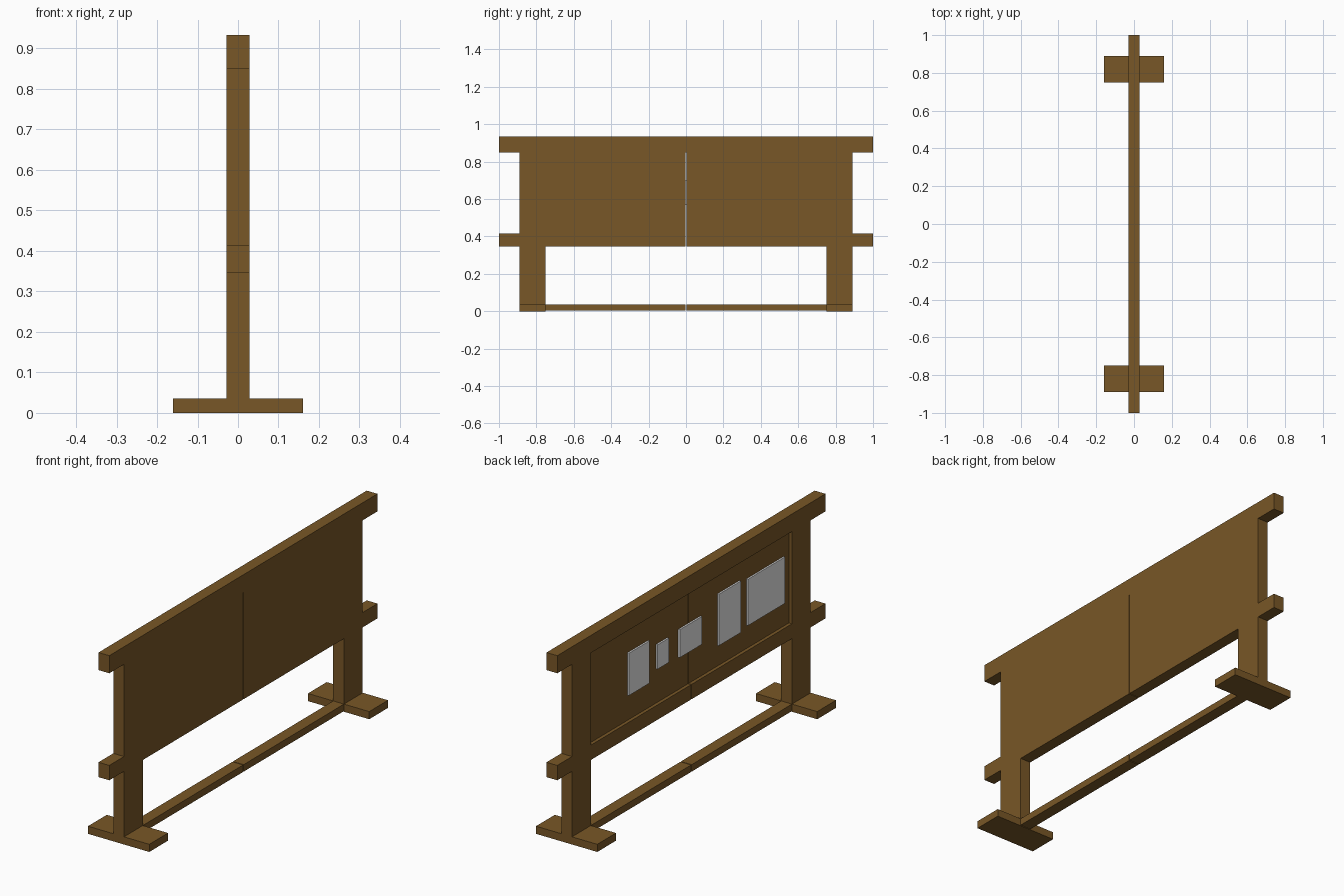
import bpy

if "Cube" in bpy.data.objects:
    bpy.data.objects.remove(bpy.data.objects["Cube"])

def material(name, rgb):
    m = bpy.data.materials.new(name)
    m.diffuse_color = (*rgb, 1)
    m.use_nodes = True
    m.node_tree.nodes["Principled BSDF"].inputs["Base Color"].default_value = m.diffuse_color
    return m

wood = material("brown wood", (0.19, 0.095, 0.02))
white = material("white paper", (0.8, 0.8, 0.8))

def box(name, x, y, z, mat=wood):
    """Box from (min, max) pairs."""
    vs = [(a, b, c) for a in x for b in y for c in z]
    fs = [(0, 1, 3, 2), (4, 6, 7, 5), (0, 4, 5, 1), (2, 3, 7, 6), (0, 2, 6, 4), (1, 5, 7, 3)]
    me = bpy.data.meshes.new(name)
    me.from_pydata(vs, [], fs)
    me.materials.append(mat)
    ob = bpy.data.objects.new(name, me)
    bpy.context.collection.objects.link(ob)
    return ob

T = 0.028        # half thickness of the frame
GAP = 0.002      # half width of the slit between the two halves

def span(s, a, b):
    return tuple(sorted((s * a, s * b)))

# top beam across the whole board
box("top_beam", (-T, T), (-1, 1), (0.85, 0.933))

for s, side in ((-1, "left"), (1, "right")):
    # foot and upright post
    box(side + "_foot", (-0.16, 0.16), span(s, 0.75, 0.89), (0, 0.036))
    box(side + "_post", (-T, T), span(s, 0.75, 0.89), (0.036, 0.85))
    # board, lower rail and floor bar, split in the middle
    box(side + "_board", (-T + 0.016, T), span(s, GAP, 0.75), (0.415, 0.85))
    box(side + "_lower_rail", (-T, T), span(s, GAP, 0.75), (0.345, 0.415))
    box(side + "_rail_end", (-T, T), span(s, 0.89, 1.0), (0.345, 0.415))
    box(side + "_floor_bar", (-T, T), span(s, GAP, 0.75), (0.003, 0.036))

# notices pinned on the recessed side: y range, z range
notices = [((0.30, 0.455), (0.534, 0.734)), ((0.157, 0.24), (0.577, 0.692)),
           ((-0.09, 0.075), (0.568, 0.70)), ((-0.38, -0.216), (0.513, 0.756)),
           ((-0.709, -0.433), (0.525, 0.744))]
for i, (y, z) in enumerate(notices):
    box("notice_%d" % (i + 1), (-T + 0.008, -T + 0.016), y, z, white)
